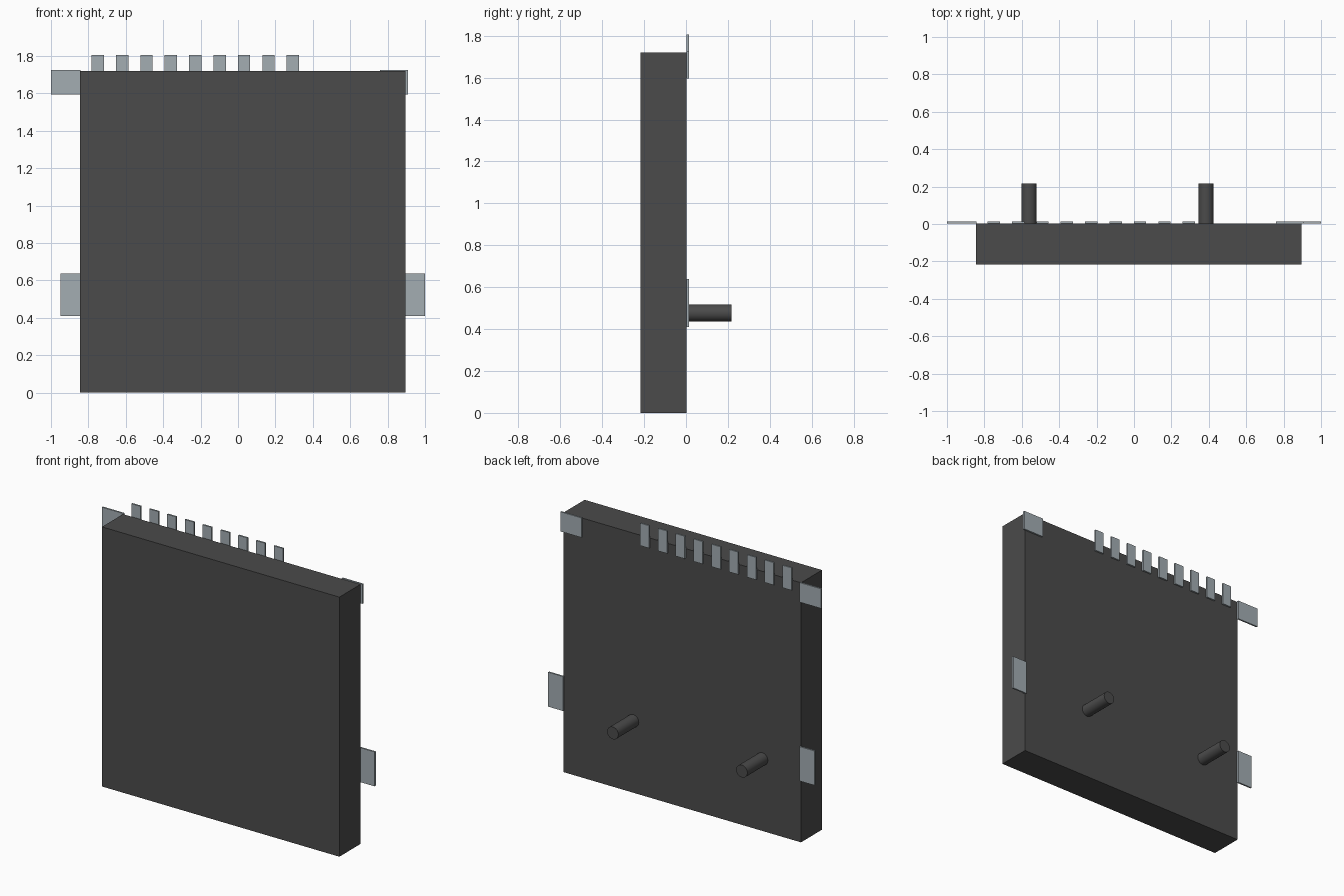
import bpy, math

cube = bpy.data.objects.get("Cube")
if cube:
    bpy.data.objects.remove(cube, do_unlink=True)


def material(name, rgb):
    m = bpy.data.materials.new(name)
    m.use_nodes = True
    m.diffuse_color = (*rgb, 1)
    m.node_tree.nodes["Principled BSDF"].inputs["Base Color"].default_value = (*rgb, 1)
    return m


dark = material("dark plastic", (0.07, 0.07, 0.07))
metal = material("grey metal", (0.37, 0.42, 0.45))


def box(name, x, y, z, mat):
    """Box given by its (min, max) range on each axis."""
    bpy.ops.mesh.primitive_cube_add(size=1, location=[sum(r) / 2 for r in (x, y, z)])
    ob = bpy.context.object
    ob.name = name
    ob.scale = [r[1] - r[0] for r in (x, y, z)]
    bpy.ops.object.transform_apply(location=False, rotation=False, scale=True)
    ob.data.materials.append(mat)
    return ob


BACK = 0.003
PLATE = (BACK, 0.014)

# Main housing
box("housing", (-0.845, 0.895), (-0.217, BACK), (0, 1.72), dark)

# Row of contact pins along the top edge
for i in range(9):
    x = -0.783 + i * 0.1304
    box(f"contact_pin_{i + 1}", (x, x + 0.066), PLATE, (1.657, 1.806), metal)

# Mounting tabs on the corners and sides
box("upper_right_tab", (-1.0, -0.842), PLATE, (1.595, 1.725), metal)
box("upper_left_tab", (0.758, 0.91), PLATE, (1.595, 1.725), metal)
box("lower_right_tab", (-0.95, -0.842), PLATE, (0.41, 0.638), metal)
box("lower_left_tab", (0.892, 1.0), PLATE, (0.41, 0.638), metal)

# Locating pegs on the back
for name, x in (("right_peg", -0.561), ("left_peg", 0.385)):
    bpy.ops.mesh.primitive_cylinder_add(
        vertices=32, radius=0.041, depth=0.217 - BACK,
        location=(x, (0.217 + BACK) / 2, 0.477), rotation=(math.pi / 2, 0, 0))
    peg = bpy.context.object
    peg.name = name
    peg.data.materials.append(dark)
    bpy.ops.object.shade_smooth_by_angle(angle=math.radians(40))
